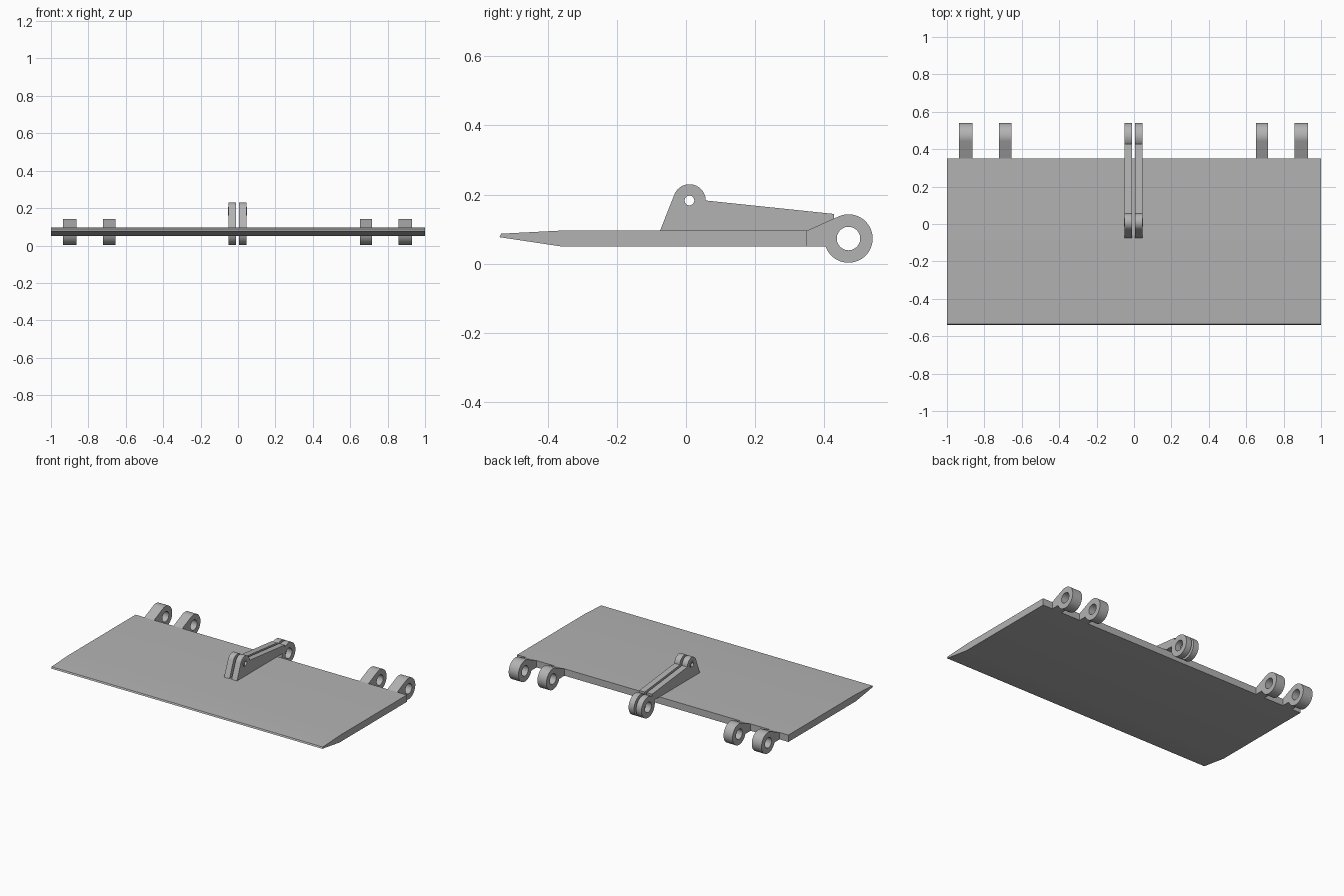
import bpy, bmesh
from math import sin, cos, radians
from mathutils import Matrix

cube = bpy.data.objects.get("Cube")
if cube:
    bpy.data.objects.remove(cube, do_unlink=True)

grey = bpy.data.materials.new("plain_grey")
grey.use_nodes = True
colour = (0.45, 0.45, 0.45, 1)
grey.diffuse_color = colour
grey.node_tree.nodes["Principled BSDF"].inputs["Base Color"].default_value = colour

# Side profile plane: drawn in (y, z), thickness along x
SIDE = Matrix(((0, 0, 1, 0), (1, 0, 0, 0), (0, 1, 0, 0), (0, 0, 0, 1)))
PIVOT, PIVOT_R, PIVOT_HOLE = (0.47, 0.073), 0.07, 0.034
BOSS, BOSS_R, BOSS_HOLE = (0.01, 0.183), 0.047, 0.014


def arc(centre, radius, start, end, steps=40):
    """Points along an arc, angles in degrees."""
    angles = [radians(start + (end - start) * i / steps) for i in range(steps + 1)]
    return [(centre[0] + radius * cos(a), centre[1] + radius * sin(a)) for a in angles]


def hole(centre, radius):
    return arc(centre, radius, 0, 360, 40)[:-1]


def extrude_profile(name, loops, x0, x1):
    """Fill the loops (first is the outline, others holes) and extrude in x."""
    curve = bpy.data.curves.new(name, "CURVE")
    curve.dimensions = "2D"
    curve.fill_mode = "BOTH"
    curve.extrude = (x1 - x0) / 2
    for loop in loops:
        spline = curve.splines.new("POLY")
        spline.points.add(len(loop) - 1)
        for point, (y, z) in zip(spline.points, loop):
            point.co = (y, z, 0, 1)
        spline.use_cyclic_u = True
    source = bpy.data.objects.new(name + "_profile", curve)
    bpy.context.collection.objects.link(source)
    bpy.context.view_layer.update()
    mesh = bpy.data.meshes.new_from_object(source)
    bpy.data.objects.remove(source, do_unlink=True)
    mesh.transform(Matrix.Translation(((x0 + x1) / 2, 0, 0)) @ SIDE)

    bm = bmesh.new()
    bm.from_mesh(mesh)
    bmesh.ops.remove_doubles(bm, verts=bm.verts, dist=0.00002)
    bmesh.ops.recalc_face_normals(bm, faces=bm.faces)
    bm.to_mesh(mesh)
    bm.free()

    mesh.name = name
    mesh.materials.clear()
    mesh.materials.append(grey)
    obj = bpy.data.objects.new(name, mesh)
    bpy.context.collection.objects.link(obj)
    bpy.ops.object.select_all(action="DESELECT")
    obj.select_set(True)
    bpy.context.view_layer.objects.active = obj
    bpy.ops.object.shade_smooth_by_angle(angle=radians(25))
    return obj


# Flat panel with a tapered front edge
panel = [(-0.54, 0.077), (-0.535, 0.087), (-0.36, 0.096),
         (0.35, 0.096), (0.35, 0.05), (-0.36, 0.05)]
extrude_profile("panel", [panel], -1, 1)

# Hinge lugs along the back edge
lug = [(0.35, 0.05), (0.35, 0.096)] + arc(PIVOT, PIVOT_R, 114, -160.5, 56)
lugs = {"right_outer": -0.899, "right_inner": -0.688,
        "left_inner": 0.684, "left_outer": 0.893}
for side, x in lugs.items():
    half = 0.036 if "outer" in side else 0.033
    extrude_profile(side + "_hinge_lug", [lug, hole(PIVOT, PIVOT_HOLE)],
                    x - half, x + half)

# Pair of lever plates in the middle, with a raised collar round each pin hole
lever = ([(-0.075, 0.096)] + arc(BOSS, BOSS_R, 157, 0, 24)
         + [(0.428, 0.144)] + arc(PIVOT, PIVOT_R, 127, -199, 64))
collar = [hole(BOSS, 0.023), hole(BOSS, BOSS_HOLE)]
for side, x0, x1, c0, c1 in (("right", -0.05, -0.01, -0.054, -0.05),
                             ("left", 0.005, 0.045, 0.045, 0.049)):
    extrude_profile(side + "_lever",
                    [lever, hole(PIVOT, PIVOT_HOLE), hole(BOSS, BOSS_HOLE)], x0, x1)
    extrude_profile(side + "_pin_collar", collar, c0, c1)
